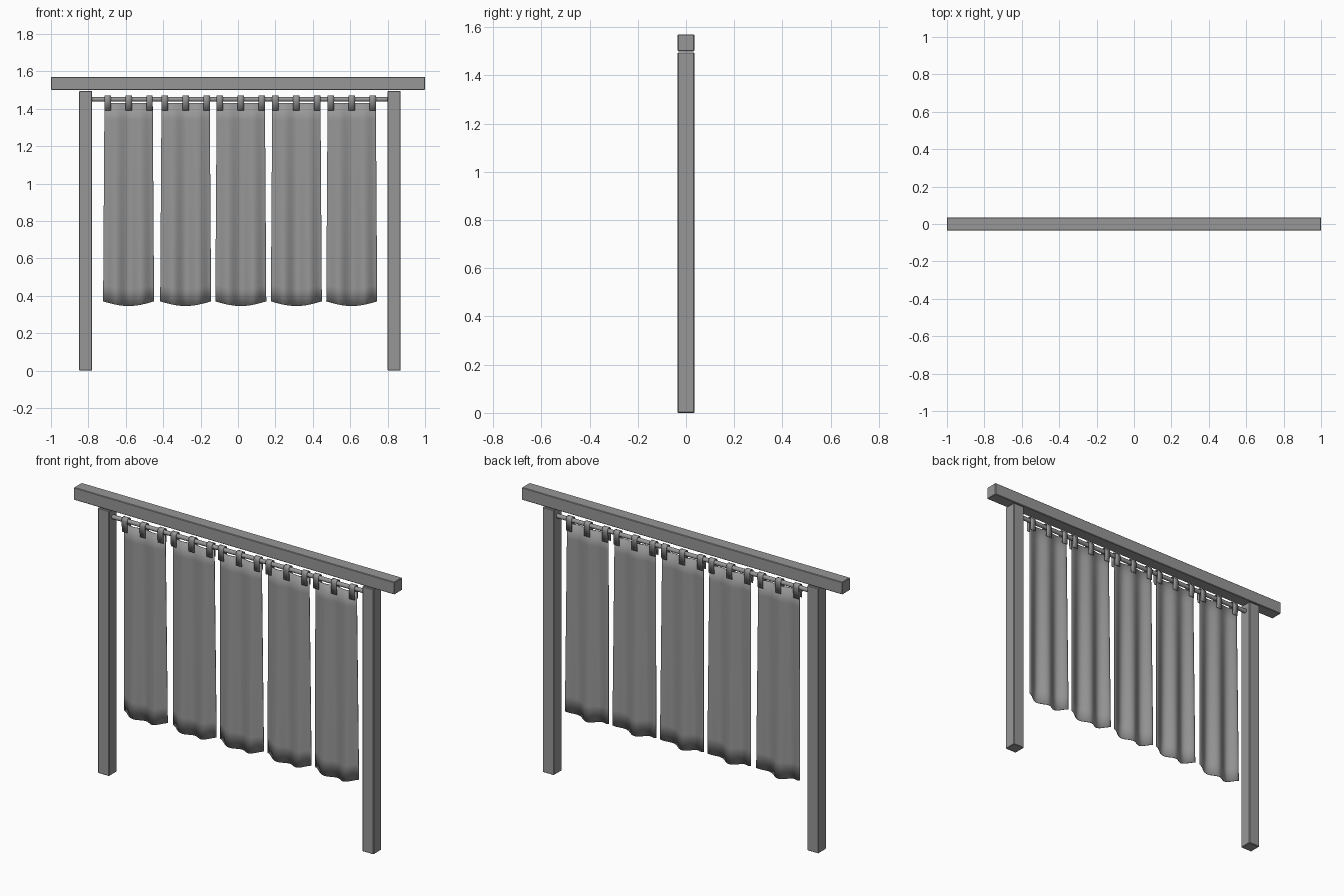
import bpy
import bmesh
import math
from mathutils import Matrix, Vector

cube = bpy.data.objects.get("Cube")
if cube:
    bpy.data.objects.remove(cube, do_unlink=True)

grey = bpy.data.materials.new("mid grey")
grey.use_nodes = True
GREY = (0.31, 0.31, 0.31, 1)
grey.diffuse_color = GREY
grey.node_tree.nodes["Principled BSDF"].inputs["Base Color"].default_value = GREY


def finish(bm, name, smooth=False):
    bmesh.ops.recalc_face_normals(bm, faces=bm.faces)
    mesh = bpy.data.meshes.new(name)
    bm.to_mesh(mesh)
    bm.free()
    mesh.materials.append(grey)
    obj = bpy.data.objects.new(name, mesh)
    bpy.context.scene.collection.objects.link(obj)
    if smooth:
        bpy.ops.object.select_all(action="DESELECT")
        obj.select_set(True)
        bpy.context.view_layer.objects.active = obj
        bpy.ops.object.shade_smooth_by_angle(angle=math.radians(40))
    return obj


def timber(name, low, high):
    """Square timber with slightly eased edges."""
    low, high = Vector(low), Vector(high)
    bm = bmesh.new()
    bmesh.ops.create_cube(bm, size=1, matrix=Matrix.Translation((low + high) / 2)
                          @ Matrix.Diagonal((*(high - low), 1)))
    obj = finish(bm, name)
    bevel = obj.modifiers.new("eased_edges", "BEVEL")
    bevel.width = 0.003
    bevel.segments = 1


def curtain_panel(name, centre):
    """Hanging cloth with two soft folds and a curved hem."""
    cols, rows, top = 32, 12, 1.43
    bm = bmesh.new()
    grid = []
    for r in range(rows + 1):
        t = r / rows
        width = 0.258 + 0.014 * t
        depth = 0.006 + 0.009 * t
        line = []
        for c in range(cols + 1):
            u = c / cols
            hem = 0.37 - 0.025 * math.sin(math.pi * u)
            line.append(bm.verts.new((centre + (u - 0.5) * width,
                                      depth * math.cos(4 * math.pi * u),
                                      top + (hem - top) * t)))
        grid.append(line)
    for a, b in zip(grid, grid[1:]):
        for c in range(cols):
            bm.faces.new((a[c], a[c + 1], b[c + 1], b[c]))
    obj = finish(bm, name, smooth=True)
    cloth = obj.modifiers.new("cloth_thickness", "SOLIDIFY")
    cloth.thickness = 0.003
    cloth.offset = 0


def hanging_tab(name, x, half=0.017):
    """Strap looped over the rod and down both sides of the cloth."""
    arc = [math.pi * i / 8 for i in range(9)]
    path = [(0.013, 1.39)]
    path += [(0.016 * math.cos(a), 1.453 + 0.016 * math.sin(a)) for a in arc]
    path += [(-0.013, 1.39)]
    bm = bmesh.new()
    sides = [[bm.verts.new((x + s * half, y, z)) for y, z in path] for s in (-1, 1)]
    for i in range(len(path) - 1):
        bm.faces.new((sides[0][i], sides[0][i + 1], sides[1][i + 1], sides[1][i]))
    obj = finish(bm, name, smooth=True)
    strap = obj.modifiers.new("strap_thickness", "SOLIDIFY")
    strap.thickness = 0.003
    strap.offset = 0


# Frame
timber("top_beam", (-1, -0.035, 1.5), (1, 0.035, 1.57))
timber("right_post", (-0.85, -0.035, 0), (-0.78, 0.035, 1.495))
timber("left_post", (0.80, -0.035, 0), (0.87, 0.035, 1.495))

# Curtain rod between the posts
bm = bmesh.new()
bmesh.ops.create_cone(bm, cap_ends=True, segments=16, radius1=0.012, radius2=0.012,
                      depth=1.59, matrix=Matrix.Translation((0.01, 0, 1.45))
                      @ Matrix.Rotation(math.pi / 2, 4, "Y"))
finish(bm, "curtain_rod", smooth=True)

# Five panels with three tabs each
for n, centre in enumerate((-0.585, -0.28, 0.015, 0.312, 0.608), 1):
    curtain_panel(f"curtain_panel_{n}", centre)
    for k, side in enumerate((-1, 0, 1), 1):
        hanging_tab(f"hanging_tab_{n}_{k}", centre + side * 0.112)
